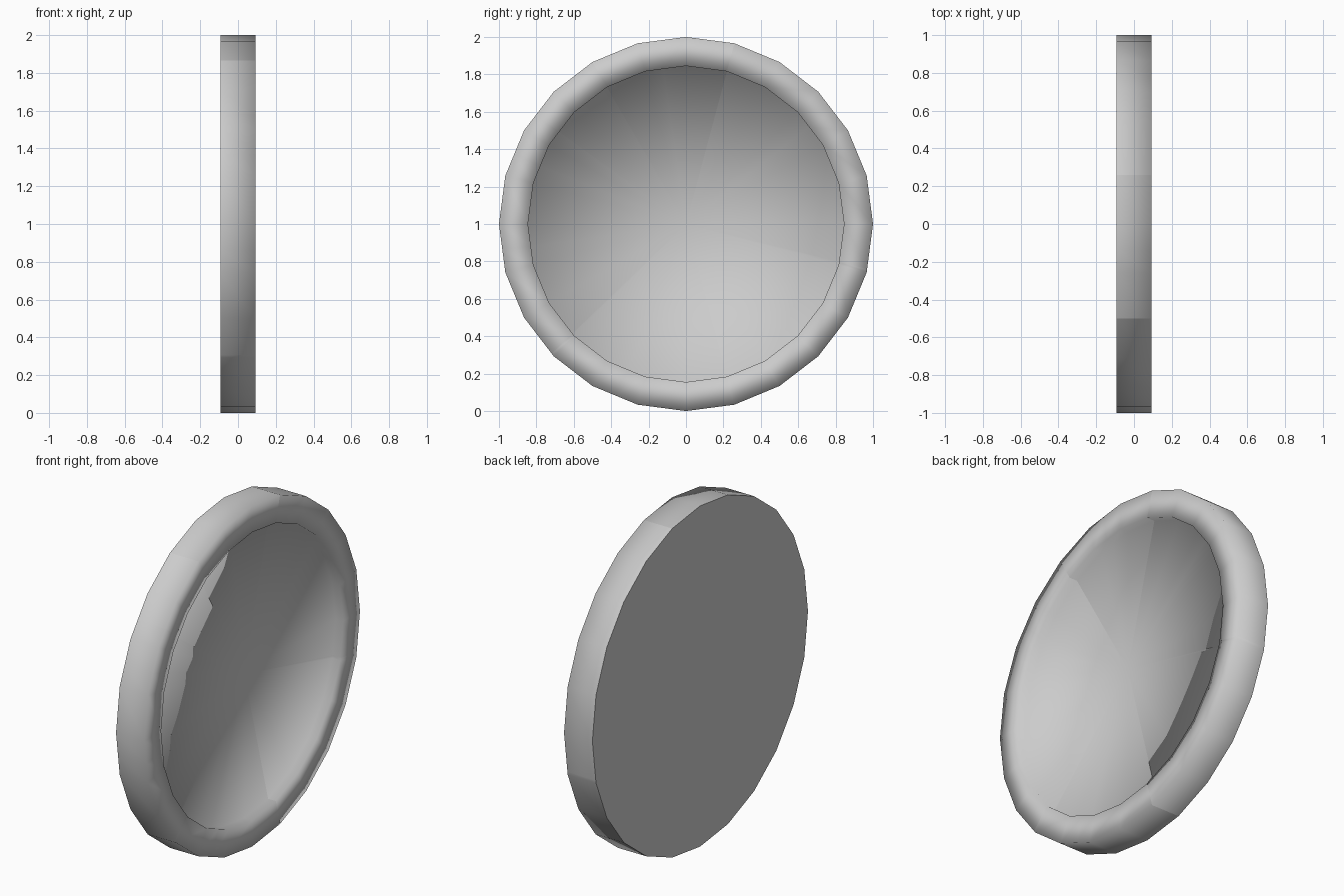
import bpy, bmesh
from math import radians, sin, cos, pi
from mathutils import Vector

if "Cube" in bpy.data.objects:
    bpy.data.objects.remove(bpy.data.objects["Cube"])

SIDES = 24
HALF = 0.092          # half thickness
FLOOR = 0.042         # height of the recessed front panel
# profile from back centre, round the rim, to front centre: (x, radius)
PROFILE = [(-HALF, 0), (-HALF, 1.0), (HALF, 1.0), (HALF, 0.845), (FLOOR, 0.845), (FLOOR, 0)]
# crack directions in the y-z plane, in degrees
CRACKS = [-172, -136, -112, -75, -14, 38, 75, 98, 120, 144, 158]


def lathe(bm):
    """24-sided disc with a raised rim, spun round the x axis."""
    rings = []
    for x, r in PROFILE:
        if r == 0:
            rings.append([bm.verts.new((x, 0, 1))] * SIDES)
        else:
            rings.append([bm.verts.new((x, r * cos(2 * pi * i / SIDES), 1 + r * sin(2 * pi * i / SIDES)))
                          for i in range(SIDES)])
    for a, b in zip(rings, rings[1:]):
        for i in range(SIDES):
            j = (i + 1) % SIDES
            loop = list(dict.fromkeys((a[i], a[j], b[j], b[i])))
            bm.faces.new(loop)
    bmesh.ops.recalc_face_normals(bm, faces=bm.faces)


def keep_side(bm, normal):
    """Cut through the disc axis, drop the side along normal and cap the cut."""
    geom = bm.verts[:] + bm.edges[:] + bm.faces[:]
    bmesh.ops.bisect_plane(bm, geom=geom, dist=1e-5, plane_co=(0, 0, 1),
                           plane_no=normal, clear_outer=True)
    rim = [e for e in bm.edges if e.is_boundary]
    bmesh.ops.holes_fill(bm, edges=rim, sides=0)


def wedge(index, start, end):
    bm = bmesh.new()
    lathe(bm)
    a, b = radians(start), radians(end)
    n1 = Vector((0, sin(a), -cos(a)))
    n2 = Vector((0, -sin(b), cos(b)))
    keep_side(bm, n1)
    keep_side(bm, n2)
    bmesh.ops.recalc_face_normals(bm, faces=bm.faces)
    # soft rim and panel, crisp back edge and crack faces
    for f in bm.faces:
        f.smooth = True
    centre = Vector((0, 0, 1))
    for f in bm.faces:
        on_cut = any(all(abs((v.co - centre).dot(n)) < 1e-4 for v in f.verts) for n in (n1, n2))
        on_back = all(v.co.x < -HALF + 1e-4 for v in f.verts)
        if on_cut:
            f.smooth = False
        if on_cut or on_back:
            for e in f.edges:
                if on_cut or any(g.normal.x > -0.9 for g in e.link_faces):
                    e.smooth = False
    mesh = bpy.data.meshes.new(f"disc_wedge_{index}")
    bm.to_mesh(mesh)
    bm.free()
    bpy.context.collection.objects.link(bpy.data.objects.new(f"disc_wedge_{index}", mesh))


# cracked disc, one object per wedge
for k, start in enumerate(CRACKS):
    end = CRACKS[k + 1] if k + 1 < len(CRACKS) else CRACKS[0] + 360
    wedge(k + 1, start, end)
